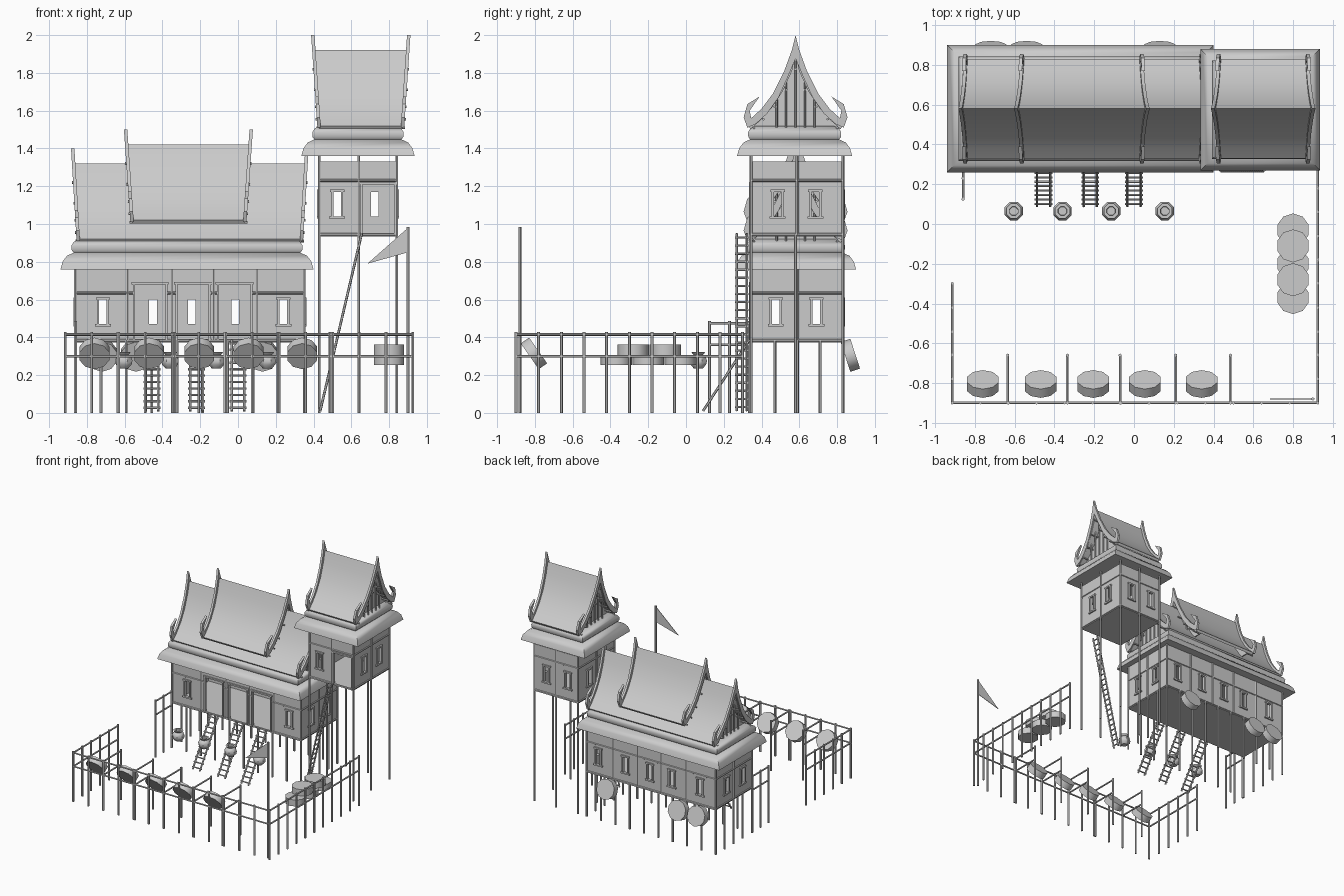
import bpy, bmesh, math
from mathutils import Vector, Matrix

if "Cube" in bpy.data.objects:
    bpy.data.objects.remove(bpy.data.objects["Cube"])


def finish(bm, name, smooth=False):
    bmesh.ops.recalc_face_normals(bm, faces=bm.faces[:])
    me = bpy.data.meshes.new(name)
    bm.to_mesh(me)
    bm.free()
    ob = bpy.data.objects.new(name, me)
    bpy.context.collection.objects.link(ob)
    if smooth:
        bpy.ops.object.select_all(action='DESELECT')
        ob.select_set(True)
        bpy.context.view_layer.objects.active = ob
        bpy.ops.object.shade_smooth_by_angle(angle=math.radians(40))
    return ob


def box(bm, x0, x1, y0, y1, z0, z1):
    m = Matrix.Translation(((x0 + x1) / 2, (y0 + y1) / 2, (z0 + z1) / 2))
    m = m @ Matrix.Diagonal((x1 - x0, y1 - y0, z1 - z0, 1))
    bmesh.ops.create_cube(bm, size=1, matrix=m)


def rod(bm, a, b, r=0.008, n=6):
    a, b = Vector(a), Vector(b)
    d = b - a
    m = Matrix.Translation((a + b) / 2) @ d.to_track_quat('Z', 'Y').to_matrix().to_4x4()
    bmesh.ops.create_cone(bm, cap_ends=True, segments=n, radius1=r, radius2=r, depth=d.length, matrix=m)


def loft(bm, rings):
    loops = [[bm.verts.new(p) for p in r] for r in rings]
    for a, b in zip(loops, loops[1:]):
        for i in range(len(a)):
            j = (i + 1) % len(a)
            bm.faces.new((a[i], a[j], b[j], b[i]))
    bm.faces.new(loops[0][::-1])
    bm.faces.new(loops[-1])


T = 0.012  # wall thickness


def wall(walls, frames, axis, c, out, u0, u1, z0, z1, holes):
    """Wall along axis at plane c, built as strips around framed openings."""
    def put(bm, a, b, za, zb, c0, c1):
        c0, c1 = min(c0, c1), max(c0, c1)
        if axis == 'x':
            box(bm, a, b, c0, c1, za, zb)
        else:
            box(bm, c0, c1, a, b, za, zb)
    u = u0
    for a, b, za, zb in sorted(holes):
        put(walls, u, a, z0, z1, c, c - out * T)
        if za > z0:
            put(walls, a, b, z0, za, c, c - out * T)
        put(walls, a, b, zb, z1, c, c - out * T)
        u = b
        f, o0, o1 = 0.012, c - out * T, c + out * 0.012
        put(frames, a - f, a, za, zb, o0, o1)
        put(frames, b, b + f, za, zb, o0, o1)
        put(frames, a - 0.018, b + 0.018, zb, zb + f, o0, o1)
        if za > z0:
            put(frames, a - 0.022, b + 0.022, za - f, za, o0, o1)
    put(walls, u, u1, z0, z1, c, c - out * T)


def house(name, x0, x1, y0, y1, z0, z1, fronts, backs, sides, posts, leg_x, leg_y, top):
    walls, frames, wood = bmesh.new(), bmesh.new(), bmesh.new()
    wall(walls, frames, 'x', y0, -1, x0, x1, z0, z1, fronts)
    wall(walls, frames, 'x', y1, 1, x0, x1, z0, z1, backs)
    wall(walls, frames, 'y', x0, -1, y0, y1, z0, z1, sides)
    wall(walls, frames, 'y', x1, 1, y0, y1, z0, z1, sides)
    box(walls, x0, x1, y0, y1, z0 - 0.012, z0)
    # wall posts, rails and stilts
    ym = (y0 + y1) / 2
    for y in (y0, y1):
        for x in posts:
            rod(wood, (x, y, z0), (x, y, top))
        for x in leg_x:
            rod(wood, (x, y, 0), (x, y, z0))
    for x in (x0, x1):
        rod(wood, (x, ym, z0), (x, ym, top))
        for y in leg_y:
            rod(wood, (x, y, 0), (x, y, z0))
    for z in (z0, z0 + (0.25 if top < 1 else 0.285)):
        for y in (y0, y1):
            doors = [h for h in fronts if h[2] <= z0 and y == y0 and z > z0 and h[3] > z]
            u = x0
            for h in sorted(doors):
                rod(wood, (u, y, z), (h[0], y, z), 0.007)
                u = h[1]
            rod(wood, (u, y, z), (x1, y, z), 0.007)
        for x in (x0, x1):
            rod(wood, (x, y0, z), (x, y1, z), 0.007)
    finish(walls, name + "_walls")
    finish(frames, name + "_window_and_door_frames")
    finish(wood, name + "_posts_and_stilts")


def eave(name, x0, x1, y0, y1, z):
    steps = [(0, 0), (0.012, 0.042), (0.035, 0.072), (0.07, 0.088), (0.06, 0.1),
             (0.058, 0.125), (0.07, 0.145), (0.10, 0.16)]
    bm = bmesh.new()
    loft(bm, [[(x0 + i, y0 + i, z + h), (x1 - i, y0 + i, z + h),
               (x1 - i, y1 - i, z + h), (x0 + i, y1 - i, z + h)] for i, h in steps])
    finish(bm, name + "_eave", True)


CY = 0.58
CURVE = [(0, .42), (.03, .33), (.08, .22), (.14, .13), (.20, .065), (.25, .02)]
BARGE = [(0, .50), (.02, .42), (.06, .31), (.12, .19), (.18, .11), (.235, .06), (.243, .10),
         (.19, .175), (.255, .135), (.275, .065), (.255, .01), (.21, .03),
         (.15, .085), (.09, .17), (.04, .28), (0, .375)]


def gable_roof(name, xl, xr, z, flare):
    """Concave roof sheet whose ends lean outward, with hooked end boards."""
    def ends(h):
        return xl - flare * h / 0.5, xr + flare * h / 0.5
    under = [(max(d - 0.012, 0), h - 0.018) for d, h in CURVE]
    top = [(-d, h) for d, h in CURVE[::-1]] + CURVE[1:]
    bot = [(-d, h) for d, h in under[::-1]] + under[1:]
    bm = bmesh.new()
    prof = top + bot[::-1]
    a = [bm.verts.new((ends(h)[0], CY + d, z + h)) for d, h in prof]
    b = [bm.verts.new((ends(h)[1], CY + d, z + h)) for d, h in prof]
    n = len(prof)
    for i in range(n):
        j = (i + 1) % n
        bm.faces.new((a[i], a[j], b[j], b[i]))
    for i in range(len(top) - 1):
        for v in (a, b):
            bm.faces.new((v[i], v[i + 1], v[n - 2 - i], v[n - 1 - i]))
    finish(bm, name + "_sheet", True)

    boards, gables = bmesh.new(), bmesh.new()
    outline = BARGE + [(-d, h) for d, h in BARGE[-2:0:-1]]
    for side in (0, 1):
        s = (-1, 1)[side]
        loft(boards, [[(ends(h)[side] + o, CY + d, z + h) for d, h in outline]
                      for o in (-0.009, 0.009)])
        # recessed gable wall, slats and purlin ends
        gx = (xl, xr)[side] - s * 0.05
        loft(gables, [[(gx + o, CY + d, z + h) for d, h in bot] for o in (-0.005, 0.005)])
        for d, h in ((-.1, .16), (-.05, .25), (0, .38), (.05, .25), (.1, .16)):
            rod(gables, (gx + s * .03, CY + d, z + .01), (gx + s * .03, CY + d, z + h), 0.006)
        for d, h in CURVE[1:]:
            for m in (-1, 1):
                e = ends(h)[side]
                rod(gables, (gx, CY + m * (d - .03), z + h - .01), (e + s * .014, CY + m * (d - .03), z + h - .01), 0.007)
    finish(boards, name + "_hooked_end_boards")
    finish(gables, name + "_gables")


def win(c, z0, w=0.04, h=0.13):
    return (c - w / 2, c + w / 2, z0, z0 + h)


# main hall
HX = (-0.715, -0.45, -0.245, -0.015, 0.24)
doors = [(-0.545, -0.385, 0.385, 0.68), (-0.32, -0.155, 0.385, 0.68), (-0.1, 0.065, 0.385, 0.68)]
house("hall", -0.86, 0.35, 0.345, 0.83, 0.385, 0.80,
      doors + [win(-0.715, .47), win(0.24, .47)], [win(x, .47) for x in HX],
      [win(.475, .47), win(.69, .47)], (-0.86, -0.585, -0.35, -0.13, 0.1, 0.35),
      [-0.86 + i * 1.21 / 9 for i in range(10)], (.47, .59, .71), 0.77)
eave("hall", -0.94, 0.40, 0.26, 0.90, 0.76)
gable_roof("hall_lower_roof", -0.845, 0.335, 0.90, 0.03)
gable_roof("hall_upper_roof", -0.56, 0.035, 1.0, 0.035)

# watch tower
house("tower", 0.43, 0.84, 0.345, 0.83, 0.945, 1.33,
      [win(0.525, 1.04), (0.66, 0.825, 0.945, 1.21)], [win(.525, 1.04), win(.725, 1.04)],
      [win(.485, 1.04), win(.685, 1.04)], (0.43, 0.64, 0.84),
      (0.43, 0.64, 0.84), (.58,), 1.37)
eave("tower", 0.335, 0.935, 0.27, 0.88, 1.36)
gable_roof("tower_roof", 0.43, 0.87, 1.5, 0.034)


# ladders
def ladder(name, a, b, half, rungs):
    bm = bmesh.new()
    a, b, half = Vector(a), Vector(b), Vector(half)
    for s in (-1, 1):
        rod(bm, a + half * s, b + half * s, 0.007)
    for i in range(rungs):
        p = a.lerp(b, (i + .5) / rungs)
        rod(bm, p - half * 1.35, p + half * 1.35, 0.006)
    finish(bm, name)


for i, x in enumerate((-0.455, -0.22, 0.0)):
    ladder("hall_ladder_%d" % i, (x, 0.09, 0.01), (x, 0.335, 0.385), (0.033, 0, 0), 11)
ladder("tower_ladder", (0.435, 0.295, 0.01), (0.655, 0.295, 0.95), (0, 0.026, 0), 22)


# fences on posts
def fence(bm, a, b, n, z=0.415, gap=0.115):
    a, b = Vector((*a, 0)), Vector((*b, 0))
    for i in range(n + 1):
        p = a.lerp(b, i / n)
        rod(bm, p, p + Vector((0, 0, z + 0.012)), 0.008)
    for h in (z, z - gap):
        rod(bm, a + Vector((0, 0, h)), b + Vector((0, 0, h)), 0.007)


bm = bmesh.new()
fence(bm, (-0.915, -0.9), (0.925, -0.9), 13)
fence(bm, (0.925, -0.9), (0.925, 0.3), 10)
fence(bm, (-0.915, -0.9), (-0.915, -0.3), 5)
for x in (-0.635, -0.335, -0.07, 0.21, 0.485):
    fence(bm, (x, -0.9), (x, -0.66), 1)
fence(bm, (-0.86, 0.125), (-0.86, 0.335), 2, 0.475)
finish(bm, "fences")

# flag on pole
bm = bmesh.new()
rod(bm, (0.9, -0.88, 0), (0.9, -0.88, 0.985), 0.008)
loft(bm, [[(0.9, y, 0.98), (0.9, y, 0.85), (0.685, y, 0.79)] for y in (-0.882, -0.878)])
finish(bm, "flag")


# round bales: leaning on dividers, behind the hall, and stacked at the side
def bale(name, p, tilt=0):
    bm = bmesh.new()
    m = Matrix.Translation(p) @ Matrix.Rotation(tilt, 4, 'X')
    bmesh.ops.create_cone(bm, cap_ends=True, segments=10, radius1=0.083, radius2=0.083, depth=0.054, matrix=m)
    finish(bm, name, True)


for i, x in enumerate((-0.76, -0.47, -0.205, 0.055, 0.34)):
    bale("front_bale_%d" % i, (x, -0.805, 0.315), math.radians(-55))
for i, x in enumerate((-0.72, -0.54, 0.13)):
    bale("back_bale_%d" % i, (x, 0.87, 0.305), math.radians(-72))
for i, (y, z) in enumerate(((-.37, .28), (-.2, .28), (-.03, .28), (-.28, .334), (-.11, .334))):
    bale("stacked_bale_%d" % i, (0.8, y, z))

# water jars
for k, x in enumerate((-0.605, -0.36, -0.115, 0.155)):
    bm = bmesh.new()
    loft(bm, [[(x + r * math.cos((i + .5) * math.pi / 4), 0.065 + r * math.sin((i + .5) * math.pi / 4), z)
               for i in range(8)]
              for r, z in ((.025, .235), (.045, .255), (.05, .277), (.042, .298), (.028, .308),
                           (.04, .322), (.024, .322), (.022, .30))])
    finish(bm, "jar_%d" % k, True)
